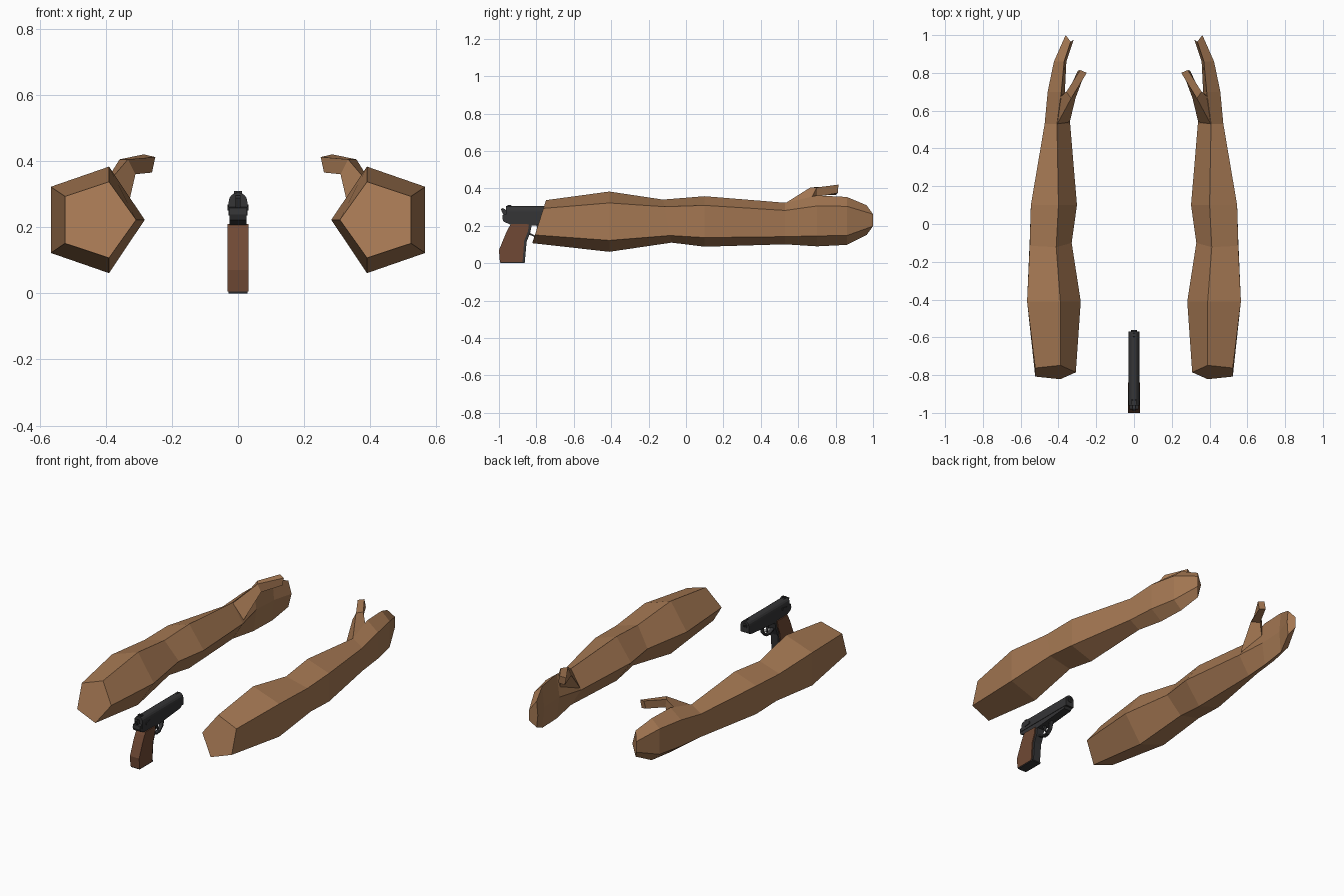
import bpy, bmesh, math


def material(name, rgb):
    m = bpy.data.materials.new(name)
    m.diffuse_color = (*rgb, 1)
    return m


SKIN = material("skin brown", (0.376, 0.188, 0.086))
GRIP = material("grip brown", (0.16, 0.066, 0.035))
BLACK = material("gun black", (0.035, 0.035, 0.037))
DARK = material("bore black", (0.008, 0.008, 0.008))


def loft(name, rings, mat):
    """Skin a list of equal-length point rings and cap both ends."""
    bm = bmesh.new()
    vs = [[bm.verts.new(p) for p in ring] for ring in rings]
    n = len(rings[0])
    for a, b in zip(vs, vs[1:]):
        for i in range(n):
            j = (i + 1) % n
            bm.faces.new((a[i], a[j], b[j], b[i]))
    bm.faces.new(vs[0])
    bm.faces.new(vs[-1])
    bmesh.ops.recalc_face_normals(bm, faces=bm.faces)
    me = bpy.data.meshes.new(name)
    bm.to_mesh(me)
    bm.free()
    me.materials.append(mat)
    ob = bpy.data.objects.new(name, me)
    bpy.context.collection.objects.link(ob)
    return ob


def plate(name, yz, half, mat, x=0.0):
    """Side profile (y, z) extruded across x."""
    return loft(name, [[(x + s * half, y, z) for y, z in yz] for s in (-1, 1)], mat)


def bar(name, xz, y0, y1, mat):
    """Cross-section (x, z) extruded along y."""
    return loft(name, [[(x, y, z) for x, z in xz] for y in (y0, y1)], mat)


# Arm sections: y, inner x, ridge x, outer x, ridge half height, outer half height, centre z, y slope
SECTIONS = [
    (-0.785, 0.308, 0.390, 0.523, 0.115, 0.071, 0.222, 0.32),
    (-0.410, 0.282, 0.390, 0.566, 0.161, 0.100, 0.222, 0.0),
    (-0.100, 0.330, 0.412, 0.552, 0.115, 0.077, 0.225, -0.20),
    (0.100, 0.302, 0.400, 0.546, 0.135, 0.086, 0.223, 0.0),
    (0.530, 0.338, 0.408, 0.473, 0.111, 0.070, 0.212, 0.0),
    (0.700, 0.366, 0.385, 0.457, 0.136, 0.080, 0.226, 0.0),
    (0.860, 0.358, 0.370, 0.424, 0.128, 0.078, 0.226, 0.0),
]


def arm_ring(y, xi, xr, xo, hr, ho, zc, slope):
    pts = [(xi, 0), (xr, hr), (xo, ho), (xo, -ho), (xr, -hr)]
    return [(x, y + dz * slope, zc + dz) for x, dz in pts]


# Fingertips end in a slanted cap
tip = [(0.320, 0.975, 0.23), (0.335, 0.965, 0.31), (0.362, 1.0, 0.262),
       (0.362, 1.0, 0.198), (0.335, 0.965, 0.15)]
arm_rings = [arm_ring(*s) for s in SECTIONS] + [tip]

# Thumb: base, knuckle and tip
thumb_rings = [
    [(0.405, 0.66, 0.33), (0.406, 0.53, 0.320), (0.340, 0.54, 0.23), (0.385, 0.68, 0.24)],
    [(0.358, 0.70, 0.405), (0.333, 0.665, 0.405), (0.310, 0.665, 0.36), (0.350, 0.70, 0.355)],
    [(0.285, 0.815, 0.420), (0.250, 0.800, 0.412), (0.260, 0.800, 0.365), (0.297, 0.812, 0.375)],
]

for side, s in (("left", -1), ("right", 1)):
    for part, rings in (("arm", arm_rings), ("thumb", thumb_rings)):
        loft(f"{side}_{part}", [[(s * x, y, z) for x, y, z in r] for r in rings], SKIN)

# Slide with a rounded top
arc = [(0.028 * math.cos(a), 0.277 + 0.028 * math.sin(a))
       for a in (math.pi * i / 8 for i in range(9))]
bar("slide", [(0.028, 0.235)] + arc + [(-0.028, 0.235)], -0.962, -0.568, BLACK)

# Frame under the slide, with a tang at the back and a tapered nose
plate("frame", [(-0.982, 0.238), (-0.975, 0.222), (-0.935, 0.205), (-0.83, 0.2),
                (-0.72, 0.21), (-0.59, 0.222), (-0.575, 0.24), (-0.96, 0.262),
                (-0.98, 0.258)], 0.025, BLACK)

# Grip: wooden wrap with a metal front strap and base
plate("grip", [(-0.995, 0.006), (-1.0, 0.07), (-0.965, 0.155), (-0.948, 0.19),
               (-0.935, 0.21), (-0.84, 0.208), (-0.845, 0.17), (-0.865, 0.12),
               (-0.874, 0.006)], 0.031, GRIP)
plate("front_strap", [(-0.90, 0.004), (-0.90, 0.205), (-0.825, 0.205), (-0.832, 0.165),
                      (-0.852, 0.115), (-0.862, 0.004)], 0.024, BLACK)
plate("grip_base", [(-0.992, 0.0), (-0.995, 0.008), (-0.863, 0.008), (-0.865, 0.0)],
      0.029, BLACK)

# Trigger guard as a bent strip, and the trigger
outer = [(-0.842, 0.155), (-0.80, 0.135), (-0.765, 0.138), (-0.738, 0.165), (-0.725, 0.212)]
inner = [(-0.735, 0.212), (-0.747, 0.170), (-0.769, 0.147), (-0.80, 0.144), (-0.842, 0.165)]
plate("trigger_guard", outer + inner, 0.011, BLACK)
plate("trigger", [(-0.80, 0.205), (-0.792, 0.175), (-0.778, 0.155), (-0.773, 0.158),
                  (-0.783, 0.18), (-0.785, 0.205)], 0.006, BLACK)

# Hammer, sights and safety levers
plate("hammer", [(-0.955, 0.25), (-0.975, 0.255), (-0.99, 0.288), (-0.98, 0.295),
                 (-0.955, 0.28)], 0.007, BLACK)
plate("front_sight", [(-0.60, 0.302), (-0.595, 0.31), (-0.58, 0.31), (-0.575, 0.302)],
      0.004, BLACK)
for s in (-1, 1):
    plate("rear_sight", [(-0.955, 0.298), (-0.955, 0.31), (-0.935, 0.31), (-0.925, 0.298)],
          0.004, BLACK, s * 0.008)
    plate("safety_lever", [(-0.93, 0.25), (-0.93, 0.262), (-0.89, 0.268), (-0.89, 0.254)],
          0.003, BLACK, s * 0.029)

# Muzzle ring and bore
for name, r, y, mat in (("muzzle", 0.016, -0.562, BLACK), ("bore", 0.009, -0.561, DARK)):
    bar(name, [(r * math.cos(i * math.pi / 5), 0.277 + r * math.sin(i * math.pi / 5))
               for i in range(10)], -0.569, y, mat)
